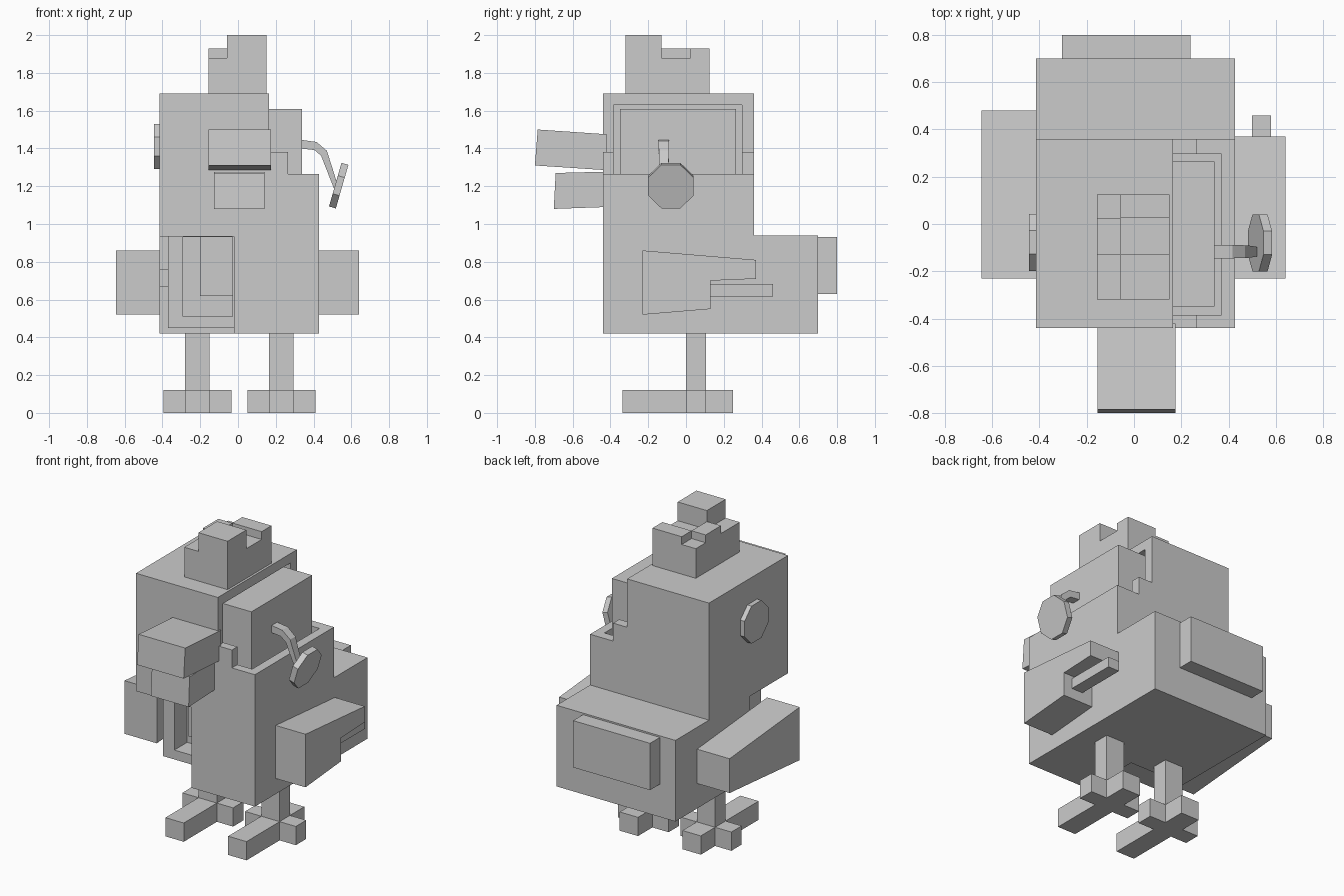
import bpy, bmesh, math
from mathutils import Vector

if "Cube" in bpy.data.objects:
    bpy.data.objects.remove(bpy.data.objects["Cube"])


def make(name, bm):
    bmesh.ops.recalc_face_normals(bm, faces=bm.faces)
    me = bpy.data.meshes.new(name)
    bm.to_mesh(me)
    bm.free()
    ob = bpy.data.objects.new(name, me)
    bpy.context.collection.objects.link(ob)
    return ob


def add_box(bm, x0, x1, y0, y1, z0, z1):
    vs = bmesh.ops.create_cube(bm, size=1)['verts']
    for v in vs:
        v.co = Vector((x0 if v.co.x < 0 else x1,
                       y0 if v.co.y < 0 else y1,
                       z0 if v.co.z < 0 else z1))


def boxes(name, *dims):
    bm = bmesh.new()
    for d in dims:
        add_box(bm, *d)
    return make(name, bm)


def side_profile(name, yz, x0, x1):
    bm = bmesh.new()
    f = bm.faces.new([bm.verts.new((x0, y, z)) for y, z in yz])
    r = bmesh.ops.extrude_face_region(bm, geom=[f])
    for v in r['geom']:
        if isinstance(v, bmesh.types.BMVert):
            v.co.x = x1
    return make(name, bm)


def cut(ob, *dims):
    for d in dims:
        c = boxes("cutter", d)
        c.hide_render = True
        m = ob.modifiers.new("cut", 'BOOLEAN')
        m.operation = 'DIFFERENCE'
        m.solver = 'EXACT'
        m.object = c
        bpy.context.view_layer.objects.active = ob
        bpy.ops.object.modifier_apply(modifier=m.name)
        bpy.data.objects.remove(c)


# Body shell: L-shaped side profile, hollow head, broken corners
body = side_profile("body_shell", [(-.44, .42), (.70, .42), (.70, .94), (.36, .94),
                                   (.36, 1.69), (-.44, 1.69)], -.415, .428)
cut(body,
    (-.37, .37, -.385, .297, .98, 1.63),
    (.165, .6, -.6, .6, 1.38, 1.9),
    (.265, .6, -.6, .6, 1.265, 1.9),
    (-.6, -.02, -.6, -.05, .3, .935))

# Exposed block inside the head
boxes("head_core", (-.34, .34, -.35, .265, .97, 1.61))

# Exposed layers in the broken lower front corner
flesh = boxes("chest_layer", (-.37, -.02, -.23, -.045, .45, .94))
cut(flesh, (-.29, -.03, -.4, -.10, .51, .93))
boxes("chest_core", (-.20, -.021, -.22, -.05, .62, .938))
boxes("shell_tab", (-.412, -.37, -.14, -.045, .67, .76))

# Comb: 2 x 3 cells at different heights
comb = boxes("comb", (-.157, .15, -.32, .125, 1.69, 2.0))
cut(comb,
    (-.3, -.057, -.5, -.13, 1.88, 2.2),
    (-.3, -.057, -.13, .025, 1.93, 2.2),
    (-.3, -.057, .025, .3, 1.88, 2.2),
    (-.057, .3, -.13, .025, 1.88, 2.2),
    (-.057, .3, .025, .3, 1.93, 2.2))

# Beak halves
side_profile("upper_beak", [(-.42, 1.475), (-.785, 1.50), (-.80, 1.31), (-.42, 1.285)], -.155, .175)
side_profile("lower_beak", [(-.42, 1.277), (-.69, 1.27), (-.70, 1.08), (-.42, 1.09)], -.127, .14)

# Wings: whole on one side, broken with exposed bone on the other
side_profile("left_wing", [(-.23, .86), (.48, .80), (.48, .58), (-.23, .52)], -.645, -.414)
side_profile("right_wing", [(-.23, .86), (.37, .81), (.37, .71), (.13, .70),
                            (.13, .55), (-.23, .52)], .427, .64)
boxes("wing_bone", (.50, .58, .12, .46, .617, .683))

# Tail
boxes("tail", (-.305, .24, .69, .80, .63, .93))

# Legs and cross-shaped feet
for side, cx in (("left", -.215), ("right", .23)):
    boxes(side + "_leg", (cx - .065, cx + .065, 0, .105, .11, .43))
    foot = boxes(side + "_foot", (cx - .065, cx + .065, -.335, .25, 0, .12))
    toe = boxes("side_toe", (cx - .18, cx + .18, 0, .105, 0, .12))
    m = foot.modifiers.new("join", 'BOOLEAN')
    m.operation = 'UNION'
    m.object = toe
    bpy.context.view_layer.objects.active = foot
    bpy.ops.object.modifier_apply(modifier=m.name)
    bpy.data.objects.remove(toe)


# Octagonal eyes, one hanging loose
def eye(name, loc, tilt, depth):
    bm = bmesh.new()
    r = .12 / math.cos(math.pi / 8)
    bmesh.ops.create_cone(bm, cap_ends=True, segments=8, radius1=r, radius2=r, depth=depth)
    for v in bm.verts:
        x, y, z = v.co
        a = math.atan2(y, x)
        # make sure sides are flat at top and bottom
        a = (math.floor(a / (math.pi / 4) + .01) + .5) * math.pi / 4
        p = Vector((z, r * math.cos(a), r * math.sin(a)))
        c, s = math.cos(tilt), math.sin(tilt)
        v.co = Vector((p.x * c + p.z * s, p.y, -p.x * s + p.z * c)) + Vector(loc)
    return make(name, bm)


eye("left_eye", (-.425, -.078, 1.41), 0, .04)
eye("hanging_eye", (.533, -.08, 1.203), math.radians(16), .038)

# Bent cord holding the loose eye: x, z, half width, half thickness, bend angle
bm = bmesh.new()
rings = []
for x, z, w, t, ang in ((.33, 1.423, .028, .023, 0), (.41, 1.413, .028, .022, -15),
                        (.455, 1.375, .027, .02, -50), (.485, 1.29, .024, .016, -70),
                        (.52, 1.19, .018, .012, -72)):
    n = Vector((-math.sin(math.radians(ang)), 0, math.cos(math.radians(ang)))) * t
    c = Vector((x, -.117, z))
    d = Vector((0, w, 0))
    rings.append([bm.verts.new(c + p) for p in (n + d, n - d, -n - d, -n + d)])
for a, b in zip(rings, rings[1:]):
    for i in range(4):
        j = (i + 1) % 4
        bm.faces.new((a[i], a[j], b[j], b[i]))
bm.faces.new(rings[0])
bm.faces.new(rings[-1][::-1])
make("eye_cord", bm)
